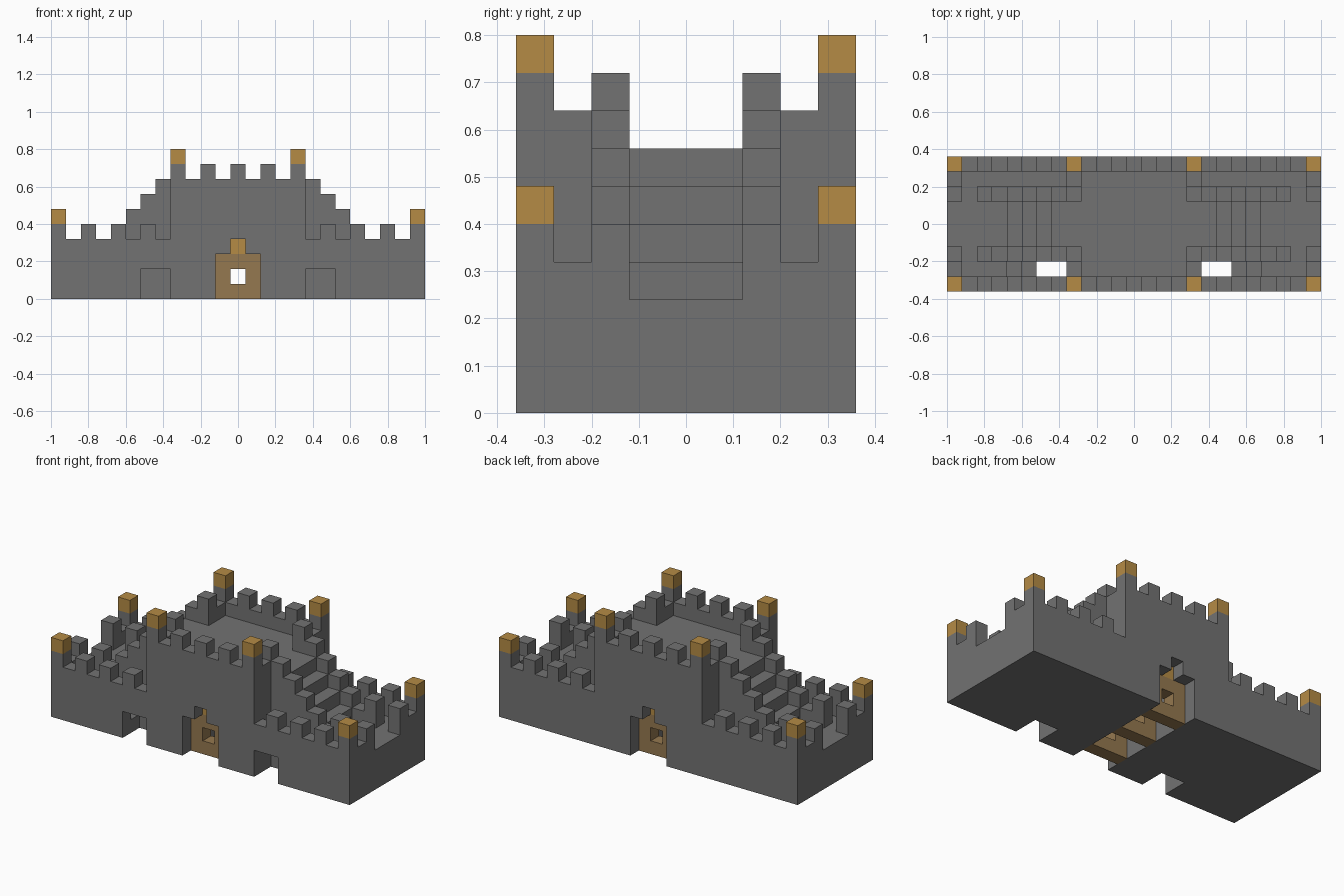
import bpy
import bmesh
from mathutils import Vector

cube = bpy.data.objects.get("Cube")
if cube:
    bpy.data.objects.remove(cube, do_unlink=True)

UNIT = 0.08            # edge of one building block
NX, NY = 25, 9         # blocks in plan
cells = {}             # block position -> part name


def material(name, rgb):
    m = bpy.data.materials.new(name)
    m.use_nodes = True
    colour = (*rgb, 1)
    m.diffuse_color = colour
    bsdf = m.node_tree.nodes["Principled BSDF"]
    bsdf.inputs["Base Color"].default_value = colour
    bsdf.inputs["Roughness"].default_value = 0.9
    return m


stone = material("grey stone", (0.17, 0.17, 0.17))
gold = material("golden cap", (0.46, 0.26, 0.06))
wood = material("brown wood", (0.30, 0.19, 0.08))


def fill(part, xs, ys, zs, mirror_y=True):
    """Fill blocks with a part (None carves), mirrored left to right and optionally front to back."""
    for i in xs:
        for j in ys:
            for k in zs:
                for x in (i, NX - 1 - i):
                    for y in ((j, NY - 1 - j) if mirror_y else (j,)):
                        if part:
                            cells[x, y, k] = part
                        else:
                            cells.pop((x, y, k), None)


def one(n):
    return range(n, n + 1)


# Lower terrace and its parapet
fill("terrace", range(13), range(5), range(3))
fill("lower_parapet", range(8), one(0), range(4))
fill("lower_parapet", one(0), range(3), range(4))
fill("lower_merlons", range(2, 8, 2), one(0), one(4))
fill("lower_merlons", one(0), one(2), one(4))
fill("lower_corner_posts", one(0), one(0), one(4))
fill("lower_corner_caps", one(0), one(0), one(5))

# Central keep with parapet, merlons and corner posts
fill("keep", range(8, 13), range(5), range(7))
fill("keep_parapet", range(8, 13), one(0), one(7))
fill("keep_parapet", one(8), range(3), one(7))
fill("keep_merlons", range(10, 13, 2), one(0), one(8))
fill("keep_merlons", one(8), one(2), one(8))
fill("keep_corner_posts", one(8), one(0), one(8))
fill("keep_corner_caps", one(8), one(0), one(9))

# Stairs up to the keep, with stepped side rails
for step in range(4):
    fill("stairs", one(4 + step), range(3, 5), range(3, 4 + step))
    fill("stair_rails", one(4 + step), one(2), range(3, 5 + step))
fill("stair_rails", one(3), one(2), one(3))
fill("stair_rails", one(2), one(2), range(3, 5))

# Front side passages: steps going down to small doorways
fill(None, one(4), one(1), one(2), False)
fill(None, one(5), one(1), range(1, 3), False)
fill(None, range(6, 8), one(1), range(3), False)
fill(None, range(6, 8), one(0), range(2), False)

# Main gate tunnel and its three wooden gates with windows
fill(None, range(11, 13), range(5), range(3))
fill(None, one(12), range(5), one(3))
for row in (1, 4):
    fill("gates", range(11, 13), one(row), range(3))
    fill("gate_tops", one(12), one(row), one(3))
    fill(None, one(12), one(row), one(1))


AXES = [Vector((1, 0, 0)), Vector((0, 1, 0)), Vector((0, 0, 1))]


def build(part, mat):
    """Make one mesh from the exposed sides of a part's blocks."""
    bm = bmesh.new()
    for pos, owner in cells.items():
        if owner != part:
            continue
        centre = Vector(pos) + Vector((0.5, 0.5, 0.5))
        for a in range(3):
            for sign in (-1, 1):
                n = AXES[a] * sign
                if tuple(int(c) for c in Vector(pos) + n) in cells:
                    continue
                u, v = AXES[(a + 1) % 3] / 2, AXES[(a + 2) % 3] / 2 * sign
                mid = centre + n / 2
                corners = (mid - u - v, mid + u - v, mid + u + v, mid - u + v)
                bm.faces.new([bm.verts.new(c) for c in corners])
    bmesh.ops.remove_doubles(bm, verts=bm.verts[:], dist=0.01)
    bmesh.ops.dissolve_limit(bm, angle_limit=0.01, verts=bm.verts[:], edges=bm.edges[:])
    bmesh.ops.translate(bm, verts=bm.verts[:], vec=(-NX / 2, -NY / 2, 0))
    bmesh.ops.scale(bm, verts=bm.verts[:], vec=(UNIT, UNIT, UNIT))
    mesh = bpy.data.meshes.new(part)
    bm.to_mesh(mesh)
    bm.free()
    mesh.materials.append(mat)
    bpy.context.collection.objects.link(bpy.data.objects.new(part, mesh))


for name in sorted(set(cells.values())):
    if name.endswith("caps") or name == "gate_tops":
        build(name, gold)
    elif name == "gates":
        build(name, wood)
    else:
        build(name, stone)
